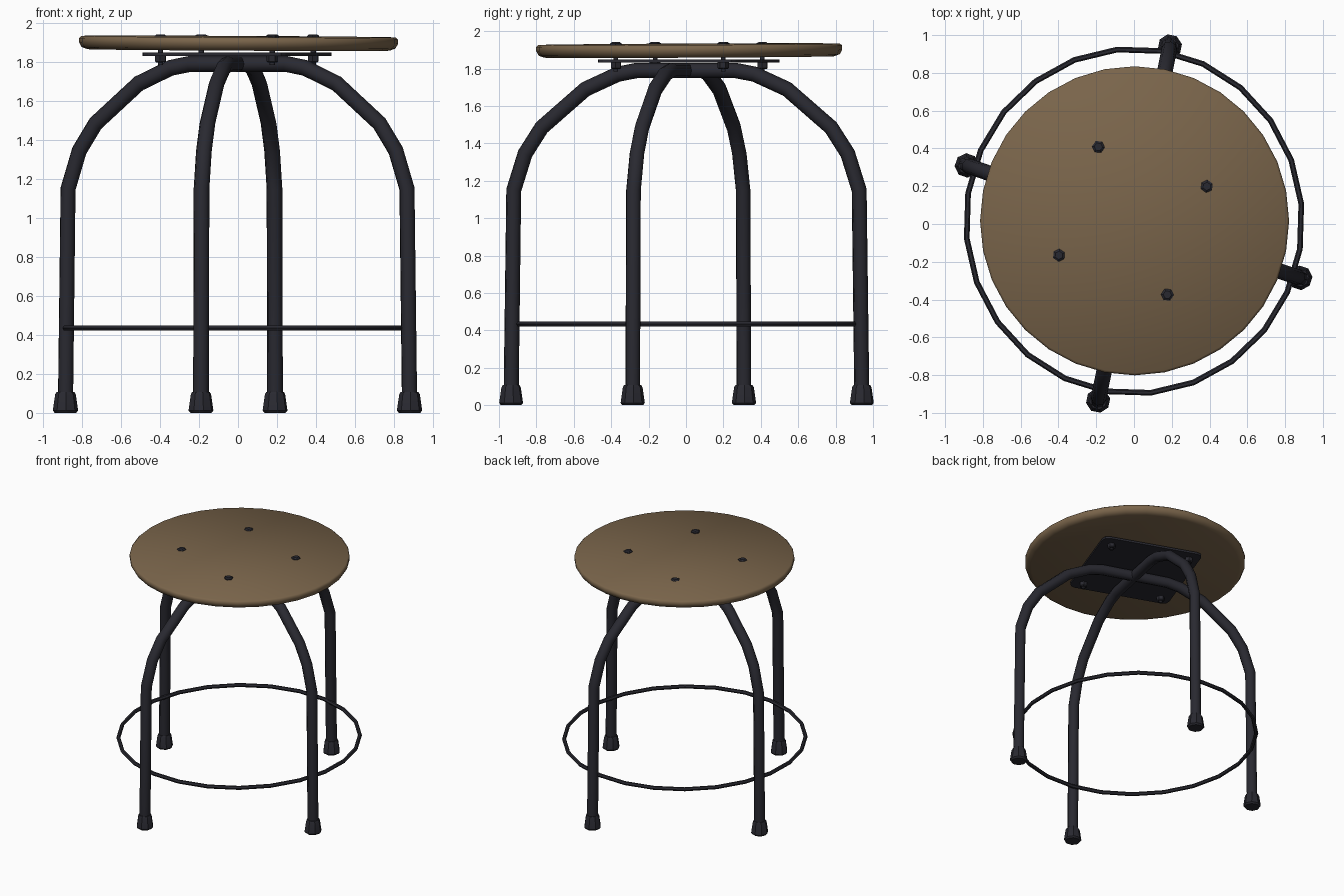
import bpy, bmesh, math
from mathutils import Vector, Matrix

if "Cube" in bpy.data.objects:
    bpy.data.objects.remove(bpy.data.objects["Cube"])


def material(name, rgb):
    m = bpy.data.materials.new(name)
    m.diffuse_color = (*rgb, 1)
    m.use_nodes = True
    m.node_tree.nodes["Principled BSDF"].inputs["Base Color"].default_value = m.diffuse_color
    return m


WOOD = material("brown wood", (0.195, 0.13, 0.07))
METAL = material("dark metal", (0.022, 0.022, 0.03))


def smooth(ob, angle=40):
    bpy.ops.object.select_all(action='DESELECT')
    ob.select_set(True)
    bpy.context.view_layer.objects.active = ob
    bpy.ops.object.shade_smooth_by_angle(angle=math.radians(angle))


def tube(name, points, radius, closed=False, res=2):
    """Sweep a round section along a polyline."""
    cu = bpy.data.curves.new(name, 'CURVE')
    cu.dimensions = '3D'
    cu.bevel_depth, cu.bevel_resolution = radius, res
    cu.use_fill_caps = not closed
    sp = cu.splines.new('POLY')
    sp.points.add(len(points) - 1)
    for p, co in zip(sp.points, points):
        p.co = (*co, 1)
    sp.use_cyclic_u = closed
    ob = bpy.data.objects.new(name, cu)
    bpy.context.collection.objects.link(ob)
    bpy.ops.object.select_all(action='DESELECT')
    ob.select_set(True)
    bpy.context.view_layer.objects.active = ob
    bpy.ops.object.convert(target='MESH')
    ob = bpy.context.object
    ob.data.materials.clear()
    ob.data.materials.append(METAL)
    smooth(ob, 50)
    return ob


def lathe(name, profile, sides, mat, loc=(0, 0, 0), angle=40, turn=0.0):
    """Stack of (radius, height) rings, capped at both ends."""
    bm = bmesh.new()
    rings = []
    for r, z in profile:
        rings.append([bm.verts.new((r * math.cos(turn + 2 * math.pi * i / sides),
                                    r * math.sin(turn + 2 * math.pi * i / sides), z))
                      for i in range(sides)])
    for a, b in zip(rings, rings[1:]):
        for i in range(sides):
            j = (i + 1) % sides
            bm.faces.new((a[i], a[j], b[j], b[i]))
    bm.faces.new(rings[0][::-1])
    bm.faces.new(rings[-1])
    me = bpy.data.meshes.new(name)
    bm.to_mesh(me)
    bm.free()
    me.materials.append(mat)
    ob = bpy.data.objects.new(name, me)
    ob.location = loc
    bpy.context.collection.objects.link(ob)
    smooth(ob, angle)
    return ob


# round wooden seat with worn edges, very slightly tilted
seat = lathe("seat", [(0.775, -0.035), (0.805, -0.024), (0.818, 0.0),
                      (0.818, 0.022), (0.806, 0.033)], 32, WOOD, (0.003, 0.017, 1.897), 50)
seat.rotation_euler = (0.005, 0.005, 0)

# two bent tubes crossing under the seat, each making a pair of legs
ARCH = [(1.0, 0.05), (0.985, 1.15), (0.92, 1.345), (0.825, 1.485),
        (0.575, 1.69), (0.39, 1.77), (0.28, 1.79)]
FEET = [((0.19, 0.94), (-0.19, -0.935)), ((-0.885, 0.31), (0.88, -0.285))]
for n, (a, b) in enumerate(FEET):
    path = [(a[0] * f, a[1] * f, z) for f, z in ARCH]
    path += [(b[0] * f, b[1] * f, z) for f, z in reversed(ARCH)]
    tube(f"leg_arch_{n + 1}", path, 0.041)
    # rubber feet
    for k, (x, y) in enumerate((a, b)):
        lathe(f"foot_{n * 2 + k + 1}",
              [(0.055, 0.0), (0.065, 0.012), (0.053, 0.095), (0.046, 0.108)],
              8, METAL, (x, y, 0), 40, math.atan2(y, x) + math.pi / 8)

# foot ring around the legs
ring = [(0.89 * math.cos(2 * math.pi * i / 24 + 0.1),
         0.015 + 0.913 * math.sin(2 * math.pi * i / 24 + 0.1), 0.435) for i in range(24)]
tube("foot_ring", ring, 0.015, closed=True, res=1)

# square mounting plate with rounded corners
TURN = math.radians(25)
bm = bmesh.new()
bmesh.ops.create_cube(bm, size=1, matrix=Matrix.Diagonal((0.78, 0.78, 0.016, 1)))
upright = [e for e in bm.edges if abs((e.verts[0].co - e.verts[1].co).z) > 0.01]
bmesh.ops.bevel(bm, geom=upright, offset=0.045, segments=2, affect='EDGES', profile=0.5)
me = bpy.data.meshes.new("mounting_plate")
bm.to_mesh(me)
bm.free()
me.materials.append(METAL)
plate = bpy.data.objects.new("mounting_plate", me)
plate.location = (-0.005, 0.015, 1.84)
plate.rotation_euler = (0, 0, TURN - math.pi / 4)
bpy.context.collection.objects.link(plate)

# bolts through seat and plate, with a nut below
for i in range(4):
    a = TURN + i * math.pi / 2
    x, y = -0.006 + 0.432 * math.cos(a), 0.017 + 0.432 * math.sin(a)
    lathe(f"bolt_head_{i + 1}", [(0.034, 1.922), (0.034, 1.934), (0.022, 1.942)],
          6, METAL, (x, y, 0), 30, a)
    lathe(f"bolt_shaft_{i + 1}", [(0.014, 1.785), (0.014, 1.925)], 6, METAL, (x, y, 0), 70)
    lathe(f"bolt_nut_{i + 1}", [(0.024, 1.797), (0.03, 1.803), (0.03, 1.833)],
          6, METAL, (x, y, 0), 30, a)
